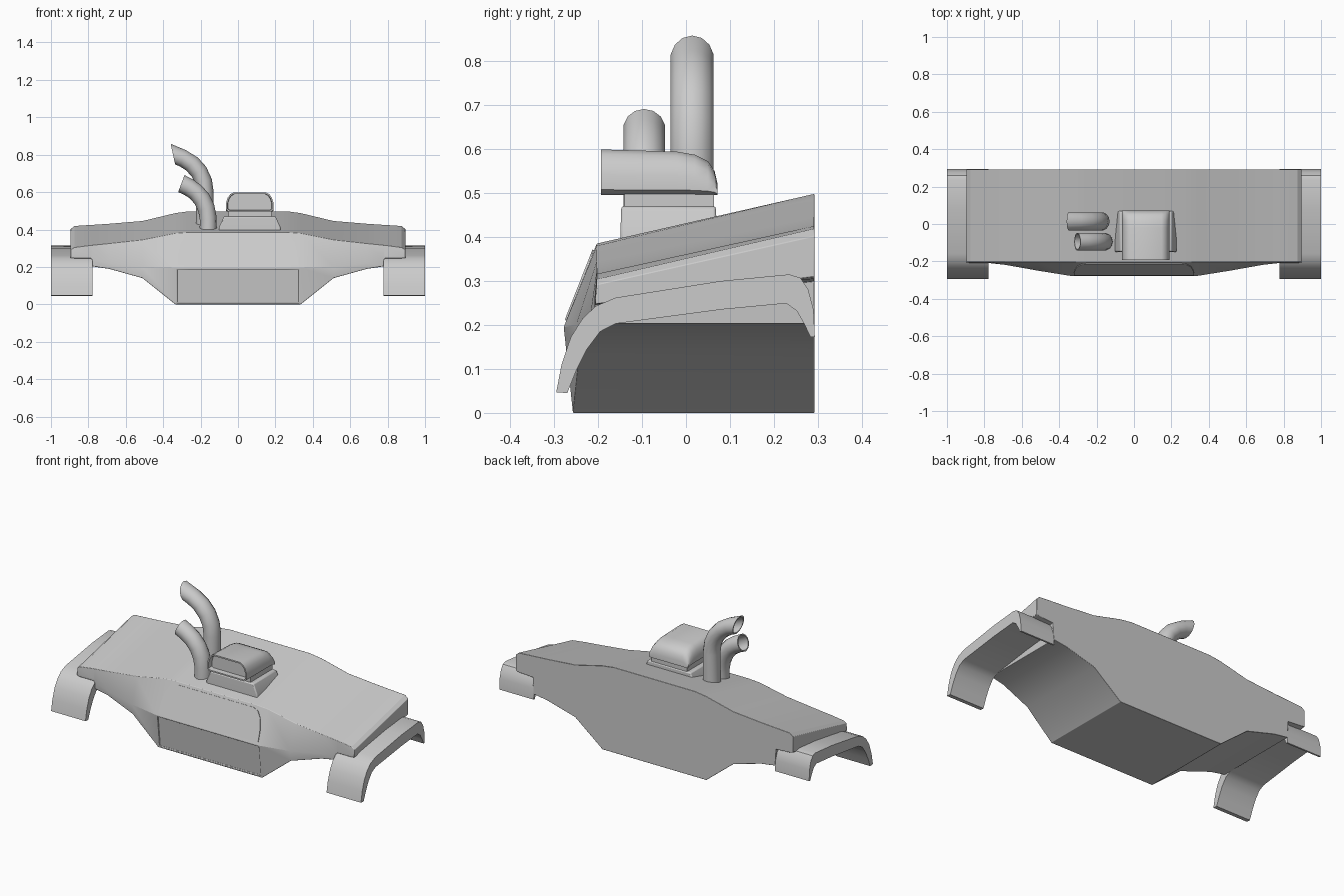
import bpy, bmesh, math
from mathutils import Vector

if "Cube" in bpy.data.objects:
    bpy.data.objects.remove(bpy.data.objects["Cube"])


def loft(name, rings, recess=None, bevel=0.0, angle=30, caps=True):
    """Skin a list of closed rings; recess = (face test, border, depth)."""
    bm = bmesh.new()
    vs = [[bm.verts.new(p) for p in r] for r in rings]
    n = len(vs[0])
    for a, b in zip(vs, vs[1:]):
        for i in range(n):
            j = (i + 1) % n
            bm.faces.new((a[i], a[j], b[j], b[i]))
    if caps:
        bm.faces.new(vs[0])
        bm.faces.new(vs[-1])
    bmesh.ops.recalc_face_normals(bm, faces=bm.faces)
    bm.normal_update()
    if recess:
        test, border, depth = recess
        faces = [f for f in bm.faces if test(f)]
        bmesh.ops.inset_region(bm, faces=faces, thickness=border, use_even_offset=True)
        bmesh.ops.inset_region(bm, faces=faces, thickness=0.002, depth=-depth, use_even_offset=True)
    me = bpy.data.meshes.new(name)
    bm.to_mesh(me)
    bm.free()
    ob = bpy.data.objects.new(name, me)
    bpy.context.collection.objects.link(ob)
    if bevel:
        m = ob.modifiers.new("bevel", 'BEVEL')
        m.width, m.segments, m.limit_method = bevel, 2, 'ANGLE'
        m.angle_limit = math.radians(35)
    bpy.ops.object.select_all(action='DESELECT')
    ob.select_set(True)
    bpy.context.view_layer.objects.active = ob
    bpy.ops.object.shade_smooth_by_angle(angle=math.radians(angle))
    return ob


# Body with hood: x, rear top z, front top z, nose y, nose z, chin y, chin z, rear bottom z
half = [
    (0.26, .498, .385, -.278, .195, -.257, .000, .000),
    (0.335, .488, .380, -.278, .195, -.257, .000, .000),
    (0.51, .446, .345, -.250, .200, -.242, .140, .140),
    (0.69, .431, .325, -.218, .220, -.214, .190, .190),
    (0.780, .425, .316, -.208, .240, -.207, .203, .203),
    (0.785, .425, .316, -.208, .260, -.207, .246, .300),
    (0.875, .419, .304, -.208, .260, -.207, .246, .305),
    (0.895, .402, .292, -.206, .260, -.205, .248, .310),
]


def section(s, x):
    return [(x, .292, s[1]), (x, -.203, s[2]), (x, s[3], s[4]),
            (x, s[5], s[6]), (x, .292, s[7])]


rings = [section(s, -s[0]) for s in reversed(half)] + [section(s, s[0]) for s in half]
loft("hood_body", rings, angle=25, bevel=.004, recess=(
    lambda f: f.normal.y < -.9 and f.normal.z < 0 and abs(f.calc_center_median().x) < .32,
    .008, .006))

# Raised panel above the grille
outline = [(.322, .21), (.318, .27), (.305, .325), (.28, .358), (.25, .37)]
outline += [(-x, z) for x, z in reversed(outline)]


def plate(off):
    return [(x, -.203 - .075 * (.385 - z) / .19 - off * .93, z + off * .36) for x, z in outline]


loft("nose_panel", [plate(-.01), plate(.004)])

# Fenders
outer = [(-.295, .047), (-.283, .11), (-.262, .172), (-.235, .215), (-.205, .243), (-.16, .262),
         (.08, .300), (.235, .315), (.26, .307), (.278, .28), (.29, .235), (.293, .172)]
inner = [(.283, .172), (.270, .200), (.252, .232), (.228, .249), (.08, .235), (-.16, .203),
         (-.195, .185), (-.225, .145), (-.25, .095), (-.270, .045)]
for side, s in (("left", -1), ("right", 1)):
    loft(side + "_fender", [[(s * x, y, z) for y, z in outer + inner] for x in (.778, 1.0)])


# Air intake on the hood: tapered base, neck and scoop
def rect(cx, hx, y0, y1, z):
    return [(cx - hx, y0, z), (cx + hx, y0, z), (cx + hx, y1, z), (cx - hx, y1, z)]


CX = .063
loft("intake_base", [rect(CX, .168, -.149, .07, .38), rect(CX, .163, -.149, .07, .415),
                     rect(CX, .138, -.147, .068, .470)], bevel=.006)
loft("intake_neck", [rect(CX, .115, -.14, .064, .46), rect(CX, .115, -.14, .064, .50)])
shape = [(.112, 0), (.127, .12), (.127, .45), (.118, .72), (.105, .90), (.085, 1)]
shape += [(-x, t) for x, t in reversed(shape)]
scoop = [[(CX + x, y, .495 + t * (h - .495)) for x, t in shape]
         for y, h in ((-.193, .599), (-.02, .594), (.02, .587), (.05, .572), (.065, .55), (.072, .52))]
loft("intake_scoop", scoop, angle=40,
     recess=(lambda f: f.normal.y < -.9, .008, .03))


# Exhaust pipes: each station is a right/upper and a left/lower point in xz
def pipe(name, y, ry, stations, n=14):
    def ring(st, k):
        a, b = Vector((st[0], 0, st[1])), Vector((st[2], 0, st[3]))
        c, d = (a + b) / 2, (a - b) / 2 * k
        return [c + d * math.cos(t) + Vector((0, y + ry * k * math.sin(t), 0))
                for t in (2 * math.pi * i / n for i in range(n))]
    rings = [ring(s, 1) for s in stations]
    rings += [ring(s, .86) for s in reversed(stations[-3:])]
    loft(name, rings, angle=40)


pipe("rear_exhaust", .014, .05, [
    (-.13, .40, -.225, .40), (-.13, .60, -.222, .60), (-.14, .67, -.228, .645),
    (-.17, .735, -.248, .685), (-.215, .785, -.28, .718), (-.28, .825, -.31, .737),
    (-.36, .858, -.336, .748)])
pipe("front_exhaust", -.095, .048, [
    (-.113, .39, -.205, .39), (-.115, .47, -.204, .45), (-.128, .535, -.212, .495),
    (-.155, .59, -.23, .535), (-.195, .635, -.258, .567), (-.24, .667, -.288, .586),
    (-.286, .691, -.32, .60)])
